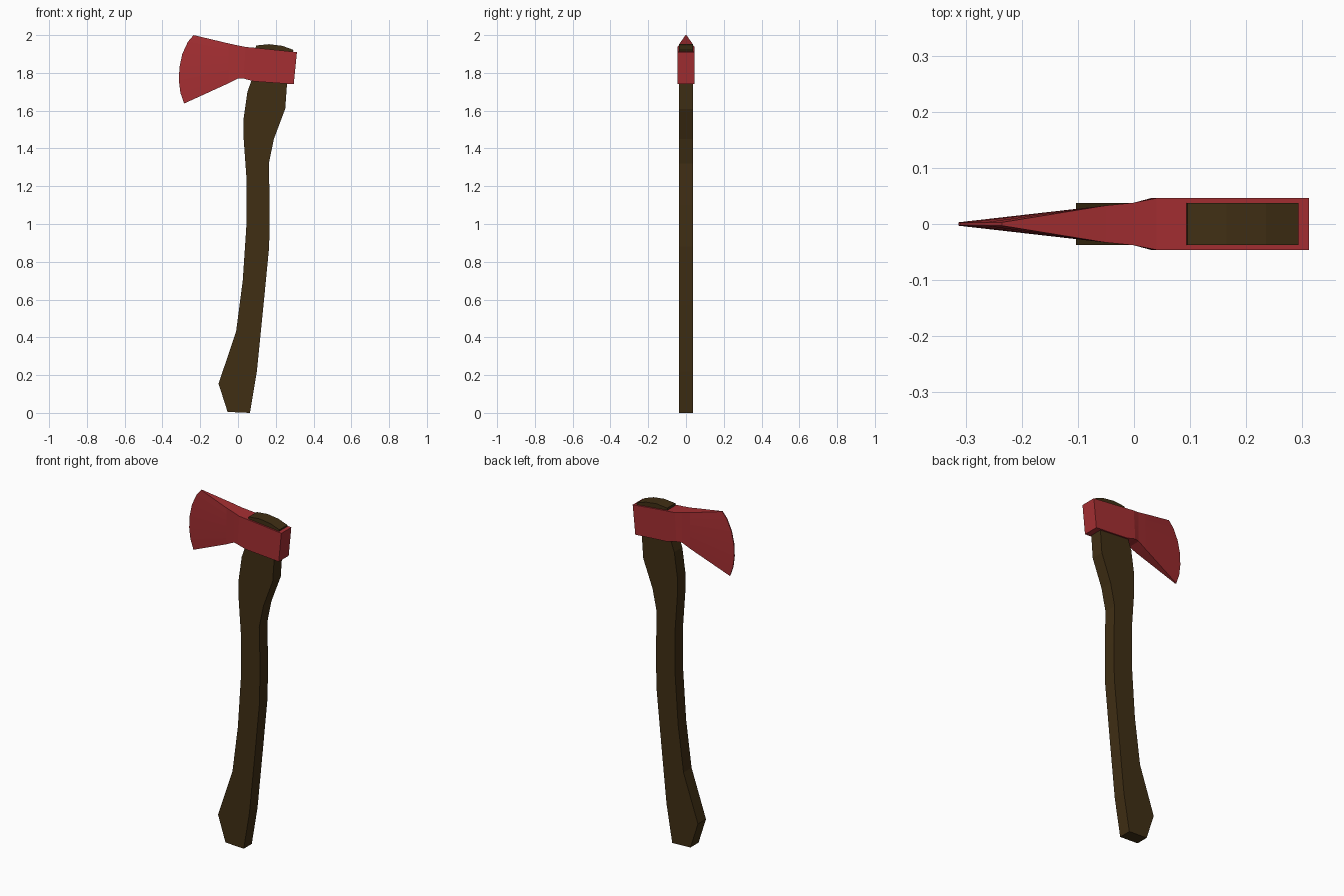
import bpy, bmesh
from mathutils import Vector

if "Cube" in bpy.data.objects:
    bpy.data.objects.remove(bpy.data.objects["Cube"])


def material(name, colour):
    m = bpy.data.materials.new(name)
    m.diffuse_color = (*colour, 1)
    m.use_nodes = True
    m.node_tree.nodes["Principled BSDF"].inputs["Base Color"].default_value = m.diffuse_color
    return m


def finish(bm, name, mat):
    bmesh.ops.recalc_face_normals(bm, faces=bm.faces)
    me = bpy.data.meshes.new(name)
    bm.to_mesh(me)
    bm.free()
    me.materials.append(mat)
    ob = bpy.data.objects.new(name, me)
    bpy.context.collection.objects.link(ob)
    return ob


wood = material("dark wood", (0.051, 0.028, 0.007))
red = material("red paint", (0.376, 0.028, 0.032))

# Handle: curved side profile, extruded to a constant thickness
left = [(-0.055, 0.005), (-0.103, 0.155), (-0.01, 0.43), (0.025, 0.70), (0.045, 1.0),
        (0.045, 1.24), (0.03, 1.45), (0.03, 1.56), (0.05, 1.70), (0.075, 1.77), (0.095, 1.945)]
right = [(0.063, 0.0), (0.10, 0.22), (0.135, 0.57), (0.165, 0.88), (0.168, 1.1), (0.163, 1.32),
         (0.19, 1.45), (0.25, 1.61), (0.26, 1.75), (0.293, 1.922)]
crown = [(0.165, 1.952), (0.235, 1.943)]
bm = bmesh.new()
face = bm.faces.new([bm.verts.new((x, -0.037, z)) for x, z in left + crown + right[::-1]])
ext = bmesh.ops.extrude_face_region(bm, geom=[face])
bmesh.ops.translate(bm, vec=(0, 0.074, 0),
                    verts=[v for v in ext["geom"] if isinstance(v, bmesh.types.BMVert)])
finish(bm, "handle", wood)

# Axe head: columns from the poll to the curved cutting edge, as
# (top point, bottom point, half thickness)
columns = [((0.312, 1.91), (0.295, 1.74), 0.046),
           ((0.10, 1.932), (0.085, 1.755), 0.046),
           ((0.04, 1.937), (0.03, 1.77), 0.046),
           ((0.0, 1.945), (0.0, 1.77), 0.038),
           ((-0.05, 1.956), (-0.05, 1.745), 0.033)]
edge = [(-0.235, 2.0), (-0.265, 1.965), (-0.295, 1.90), (-0.31, 1.83),
        (-0.313, 1.76), (-0.305, 1.695), (-0.285, 1.638)]
rows = len(edge)
grid = [([Vector(t).lerp(Vector(b), i / (rows - 1)) for i in range(rows)], h)
        for t, b, h in columns]
grid.append(([Vector(p) for p in edge], 0.003))

bm = bmesh.new()
front, back = [[[bm.verts.new((p.x, s * h, p.y)) for p in pts] for pts, h in grid]
               for s in (-1, 1)]
for c in range(len(grid) - 1):
    for side in (front, back):                      # cheeks
        for r in range(rows - 1):
            bm.faces.new((side[c][r], side[c + 1][r], side[c + 1][r + 1], side[c][r + 1]))
    for r in (0, rows - 1):                         # top and underside
        bm.faces.new((front[c][r], front[c + 1][r], back[c + 1][r], back[c][r]))
for c in (0, len(grid) - 1):                        # poll and cutting edge
    for r in range(rows - 1):
        bm.faces.new((front[c][r], front[c][r + 1], back[c][r + 1], back[c][r]))
finish(bm, "axe_head", red)
